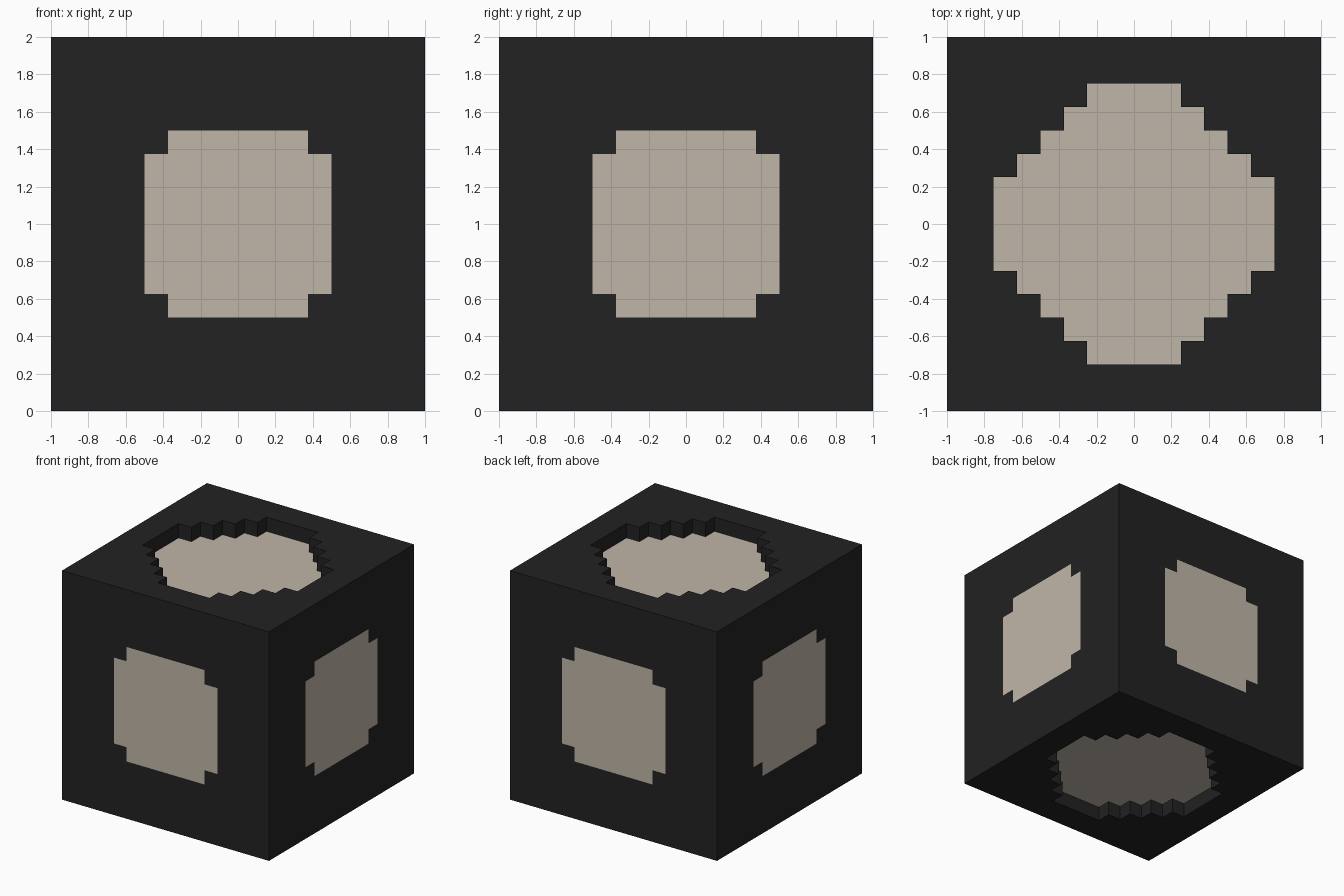
import bpy, bmesh, math
from mathutils import Matrix

if "Cube" in bpy.data.objects:
    bpy.data.objects.remove(bpy.data.objects["Cube"])

CELL = 0.125  # the block is 16 cells wide


def material(name, rgb):
    m = bpy.data.materials.new(name)
    m.diffuse_color = (*rgb, 1)
    m.use_nodes = True
    m.node_tree.nodes["Principled BSDF"].inputs["Base Color"].default_value = m.diffuse_color
    return m


def in_disc(u, v):
    # stepped round shape of the top and bottom recesses
    u, v = abs(u), abs(v)
    return max(u, v) < 0.75 and (math.ceil(u / CELL) + math.ceil(v / CELL)) <= 8 + (min(u, v) < 0.25) * 8


def in_panel(u, v):
    # square with notched corners on the four sides
    u, v = abs(u), abs(v)
    return max(u, v) < 0.5 and min(u, v) < 0.375


bm = bmesh.new()

# Six gridded sides
turns = [Matrix.Rotation(math.radians(a), 4, 'X') for a in (0, 90, 180, 270)]
turns += [Matrix.Rotation(math.radians(a), 4, 'Y') for a in (90, 270)]
for turn in turns:
    bmesh.ops.create_grid(bm, x_segments=16, y_segments=16, size=1,
                          matrix=turn @ Matrix.Translation((0, 0, 1)))
bmesh.ops.remove_doubles(bm, verts=bm.verts, dist=0.001)
bmesh.ops.recalc_face_normals(bm, faces=bm.faces)

# Flush light panels and sunken light discs
recess = {1: [], -1: []}
for f in bm.faces:
    c, n = f.calc_center_median(), f.normal
    if abs(n.z) > 0.5:
        if in_disc(c.x, c.y):
            recess[1 if n.z > 0 else -1].append(f)
    elif in_panel(c.y if abs(n.x) > 0.5 else c.x, c.z):
        f.material_index = 1

for side, faces in recess.items():
    new = bmesh.ops.extrude_face_region(bm, geom=faces)["geom"]
    verts = [g for g in new if isinstance(g, bmesh.types.BMVert)]
    bmesh.ops.translate(bm, verts=verts, vec=(0, 0, -side * CELL))
    bmesh.ops.delete(bm, geom=[f for f in faces if f.is_valid], context='FACES')
    for f in new:
        if isinstance(f, bmesh.types.BMFace):
            f.material_index = 1

bmesh.ops.translate(bm, verts=bm.verts, vec=(0, 0, 1))
bm.normal_update()

mesh = bpy.data.meshes.new("block")
bm.to_mesh(mesh)
bm.free()
mesh.materials.append(material("charcoal", (0.016, 0.016, 0.016)))
mesh.materials.append(material("warm_beige", (0.527, 0.468, 0.392)))
bpy.context.collection.objects.link(bpy.data.objects.new("block", mesh))
